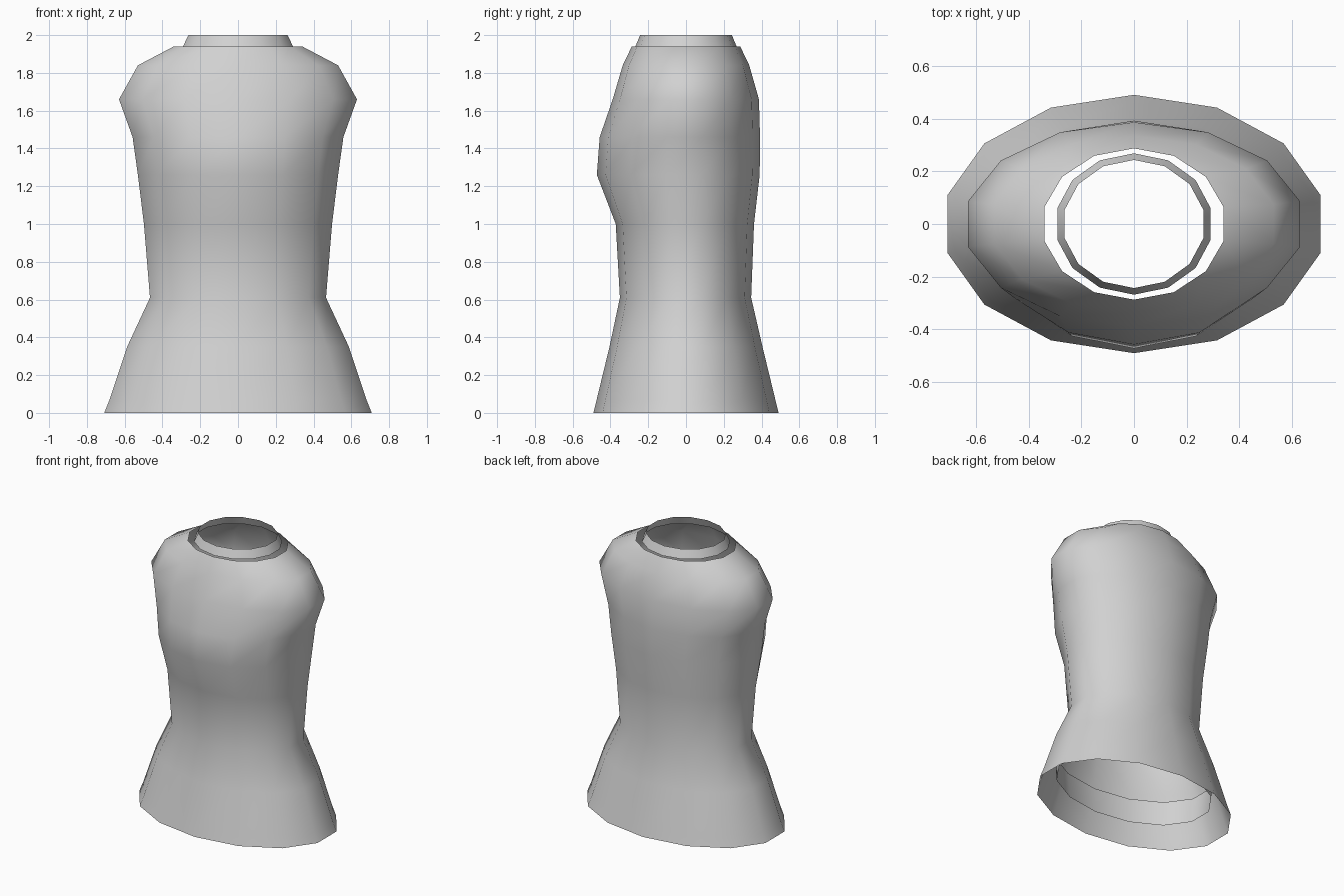
import bpy, bmesh
from math import sin, cos, pi

cube = bpy.data.objects.get("Cube")
if cube:
    bpy.data.objects.remove(cube, do_unlink=True)

SIDES = 14
EDGE = cos(pi / SIDES)  # half width of the polygon relative to its radius

cloth = bpy.data.materials.new("light grey cloth")
cloth.use_nodes = True
cloth.diffuse_color = (0.64, 0.64, 0.64, 1)
cloth.node_tree.nodes["Principled BSDF"].inputs["Base Color"].default_value = cloth.diffuse_color


def loft(name, rings):
    """Open tube through oval rings given as (z, half width, front depth, back depth)."""
    bm = bmesh.new()
    loops = []
    for z, width, front, back in rings:
        loop = []
        for i in range(SIDES):
            a = pi / 2 + 2 * pi * i / SIDES
            depth = back if sin(a) > 0 else front
            loop.append(bm.verts.new((width / EDGE * cos(a), depth * sin(a), z)))
        loops.append(loop)
    for low, high in zip(loops, loops[1:]):
        for i in range(SIDES):
            j = (i + 1) % SIDES
            bm.faces.new((low[i], low[j], high[j], high[i]))
    for f in bm.faces:
        f.smooth = True
    mesh = bpy.data.meshes.new(name)
    bm.to_mesh(mesh)
    bm.free()
    mesh.materials.append(cloth)
    obj = bpy.data.objects.new(name, mesh)
    bpy.context.collection.objects.link(obj)
    return obj


# Flared skirt, narrow waist, chest and rounded shoulders
loft("torso", [
    (0.00, 0.708, 0.49, 0.49),
    (0.07, 0.68, 0.473, 0.473),
    (0.35, 0.587, 0.405, 0.405),
    (0.61, 0.466, 0.35, 0.345),
    (1.00, 0.498, 0.372, 0.36),
    (1.26, 0.53, 0.472, 0.39),
    (1.46, 0.558, 0.457, 0.392),
    (1.66, 0.63, 0.388, 0.386),
    (1.84, 0.53, 0.335, 0.335),
    (1.94, 0.34, 0.287, 0.287),
])

# Loose neck band
loft("collar", [(1.94, 0.291, 0.268, 0.268), (2.00, 0.263, 0.243, 0.243)])

# Band inside the skirt
loft("inner_band", [(0.12, 0.565, 0.39, 0.39), (0.30, 0.578, 0.40, 0.40)])
